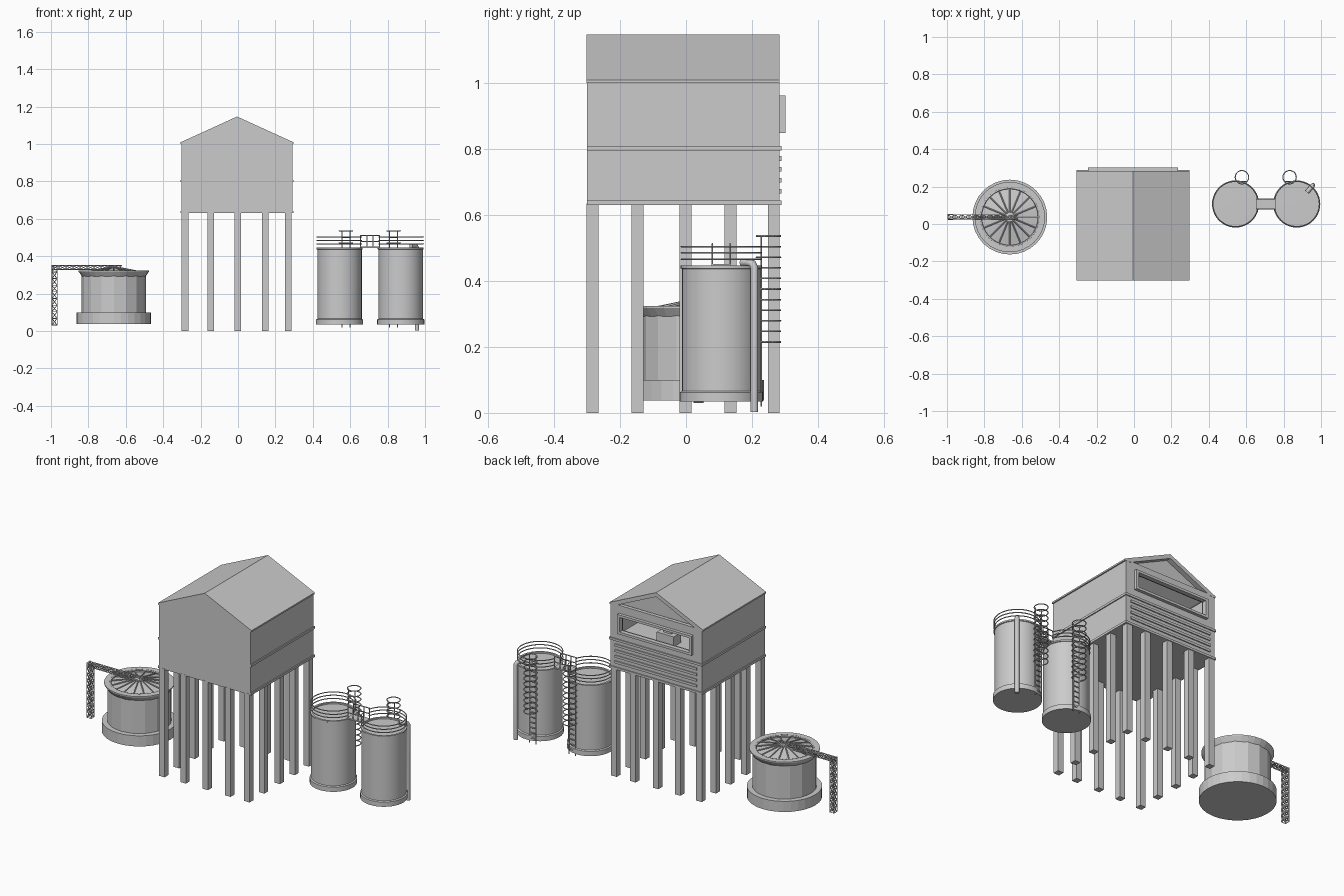
import bpy, bmesh
from math import sin, cos, pi, radians
from mathutils import Vector

if "Cube" in bpy.data.objects:
    bpy.data.objects.remove(bpy.data.objects["Cube"])


def mesh_object(name, bm):
    bmesh.ops.recalc_face_normals(bm, faces=bm.faces)
    me = bpy.data.meshes.new(name)
    bm.to_mesh(me)
    bm.free()
    ob = bpy.data.objects.new(name, me)
    bpy.context.collection.objects.link(ob)
    return ob


def smooth(ob, angle=40):
    bpy.ops.object.select_all(action='DESELECT')
    ob.select_set(True)
    bpy.context.view_layer.objects.active = ob
    bpy.ops.object.shade_smooth_by_angle(angle=radians(angle))


def boxes(name, spans):
    """Boxes given as (x0, x1, y0, y1, z0, z1) in one object."""
    bm = bmesh.new()
    for x0, x1, y0, y1, z0, z1 in spans:
        for v in bmesh.ops.create_cube(bm, size=1)['verts']:
            v.co = Vector((x0 + (v.co.x + .5) * (x1 - x0),
                           y0 + (v.co.y + .5) * (y1 - y0),
                           z0 + (v.co.z + .5) * (z1 - z0)))
    return mesh_object(name, bm)


def extrude_y(name, pts, y0, y1):
    """Extrude an x-z outline along y."""
    bm = bmesh.new()
    f = bm.faces.new([bm.verts.new((x, y0, z)) for x, z in pts])
    r = bmesh.ops.extrude_face_region(bm, geom=[f])
    bmesh.ops.translate(bm, vec=(0, y1 - y0, 0),
                        verts=[v for v in r['geom'] if isinstance(v, bmesh.types.BMVert)])
    return mesh_object(name, bm)


def lathe(name, cx, cy, profile, n):
    """Revolve an (r, z) profile; r = 0 closes to a point."""
    bm = bmesh.new()
    rings = []
    for r, z in profile:
        k = n if r > 0 else 1
        rings.append([bm.verts.new((cx + r * cos(2 * pi * i / n), cy + r * sin(2 * pi * i / n), z))
                      for i in range(k)])
    for a, b in zip(rings, rings[1:]):
        for i in range(n):
            q = [a[i % len(a)], a[(i + 1) % len(a)], b[(i + 1) % len(b)], b[i % len(b)]]
            bm.faces.new(list(dict.fromkeys(q)))
    return mesh_object(name, bm)


def rods(name, paths, radius, res=1):
    """Round rods along polylines."""
    cu = bpy.data.curves.new(name, 'CURVE')
    cu.dimensions = '3D'
    cu.bevel_depth = radius
    cu.bevel_resolution = res
    cu.use_fill_caps = True
    for pts in paths:
        sp = cu.splines.new('POLY')
        sp.points.add(len(pts) - 1)
        for p, c in zip(sp.points, pts):
            p.co = (*c, 1)
    ob = bpy.data.objects.new(name, cu)
    bpy.context.collection.objects.link(ob)
    bpy.ops.object.select_all(action='DESELECT')
    ob.select_set(True)
    bpy.context.view_layer.objects.active = ob
    bpy.ops.object.convert(target='MESH')
    return ob


def arc(cx, cy, z, r, a0, a1, n=32):
    return [(cx + r * cos(a0 + (a1 - a0) * i / n), cy + r * sin(a0 + (a1 - a0) * i / n), z)
            for i in range(n + 1)]


# --- Stilt legs around the perimeter ---
lx = [-.283, -.145, -.002, .145, .268]
ly = [-.283, -.147, -.002, .135, .266]
boxes('stilt_legs', [(x - .018, x + .018, y - .018, y + .018, 0, .635)
                     for i, x in enumerate(lx) for j, y in enumerate(ly)
                     if i in (0, 4) or j in (0, 4)])

# --- House shell ---
extrude_y('front_gable_wall', [(-.301, .63), (.291, .63), (.291, 1.0), (-.005, 1.138), (-.301, 1.0)],
          -.30, -.28)
boxes('side_walls', [(-.301, -.281, -.29, .28, .63, 1.005), (.271, .291, -.29, .28, .63, 1.005)])
boxes('floors', [(-.30, .29, -.295, .28, .63, .642), (-.29, .28, -.29, .27, .80, .812)])
boxes('back_wall', [(-.301, .291, .262, .283, .63, .858), (-.301, -.235, .262, .283, .858, .955),
                    (.225, .291, .262, .283, .858, .955), (-.301, .291, .262, .283, .955, 1.008)])
extrude_y('back_gable_panel', [(-.29, 1.0), (.28, 1.0), (-.005, 1.13)], .24, .255)
extrude_y('roof', [(-.308, 1.0), (-.308, 1.009), (-.005, 1.147), (.298, 1.009), (.298, 1.0),
                   (.262, 1.0), (-.005, 1.122), (-.272, 1.0)], -.301, .284)

# --- Trim bands, back slats, window frame ---
boxes('trim_bands', [b for z in (.63, .796) for b in (
    (-.307, -.297, -.30, .289, z, z + .013), (.287, .297, -.30, .289, z, z + .013),
    (-.307, .297, .28, .289, z, z + .013))])
boxes('back_slats', [(-.27, .26, .28, .289, z, z + .014) for z in (.665, .698, .731, .764)])
boxes('window_frame', [(-.245, .235, .275, .301, .848, .862), (-.245, .235, .275, .301, .948, .962),
                       (-.245, -.229, .275, .301, .86, .95), (.219, .235, .275, .301, .86, .95)])
boxes('control_desk', [(-.06, .05, .13, .2, .81, .87), (-.03, .02, .15, .18, .87, .89)])

# --- Low round tank on the left ---
cx, cy = -.664, .037
lathe('low_tank_base', cx, cy, [(0, .038), (.2, .038), (.2, .1), (.17, .1)], 32)
lathe('low_tank_body', cx, cy, [(.172, .095), (.172, .298)], 16)
lathe('low_tank_rim', cx, cy, [(.17, .292), (.188, .318), (.188, .324), (.158, .324), (.158, .308),
                               (0, .34)], 32)
rods('roof_ribs', [[(cx + r * cos(t), cy + r * sin(t), z) for r, z in ((.158, .314), (.02, .342))]
                   for t in (2 * pi * i / 16 for i in range(16))], .0035)
rods('roof_ring', [arc(cx, cy, .32, .155, 0, 2 * pi)], .005)
lathe('roof_cap', cx, cy, [(.025, .336), (.025, .346), (0, .348)], 16)


# --- Lattice pipe rack: a mast and a boom ---
def truss(a, b, u, v, n, h):
    a, b, u, v = map(Vector, (a, b, u, v))
    c = [u * s * h + v * t * h for s, t in ((-1, -1), (1, -1), (1, 1), (-1, 1))]
    out = [[a + k, b + k] for k in c]
    for i in range(n):
        p, q = a.lerp(b, i / n), a.lerp(b, (i + 1) / n)
        for k in range(4):
            m = (k + 1) % 4
            out += [[p + c[k], q + c[m]], [p + c[m], q + c[k]], [p + c[k], p + c[m]]]
    return out


rods('lattice_mast', truss((-.981, .038, .032), (-.981, .038, .352), (1, 0, 0), (0, 1, 0), 9, .014),
     .002, 0)
rods('lattice_boom', truss((-.995, .038, .34), (-.62, .038, .34), (0, 1, 0), (0, 0, 1), 10, .011),
     .002, 0)

# --- Twin tall tanks with railings, ladders and cages ---
ty = .107
for side, tx, ladder_x, gap in (('left', .543, .577, 0), ('right', .87, .832, pi)):
    smooth(lathe(side + '_tank', tx, ty, [(0, .034), (.126, .034), (.126, .062), (.119, .066), (.119, .436),
                                          (.123, .438), (.123, .446), (.112, .446), (.112, .438),
                                          (0, .44)], 40))
    rods(side + '_tank_railing', [arc(tx, ty, z, .121, gap + .24, gap + 2 * pi - .24)
                                  for z in (.466, .485, .504)], .0028)
    y = .228
    ladder = [[(ladder_x + s * .021, y, .02), (ladder_x + s * .021, y, .536)] for s in (-1, 1)]
    ladder += [[(ladder_x - .021, y, z), (ladder_x + .021, y, z)]
               for z in (.05 + .03 * i for i in range(16))]
    rods(side + '_ladder', ladder, .003)
    rods(side + '_ladder_cage', [arc(ladder_x, .25, .215 + .0321 * i, .036, 0, 2 * pi, 20)
                                 for i in range(11)], .0028)

# --- Walkway bridging the tanks ---
boxes('walkway', [(.652, .76, .077, .137, .443, .451)])
rails = []
for y in (.08, .134):
    rails += [[(.655, y, z), (.757, y, z)] for z in (.48, .512)]
    rails += [[(x, y, .445), (x, y, .514)] for x in (.655, .69, .722, .757)]
rods('walkway_railing', rails, .0028)

# --- Drain pipe on the right tank ---
smooth(rods('drain_pipe', [[(.957, .207, .002), (.957, .207, .44), (.953, .202, .452), (.94, .188, .456),
                            (.925, .17, .456)]], .012, 3))
